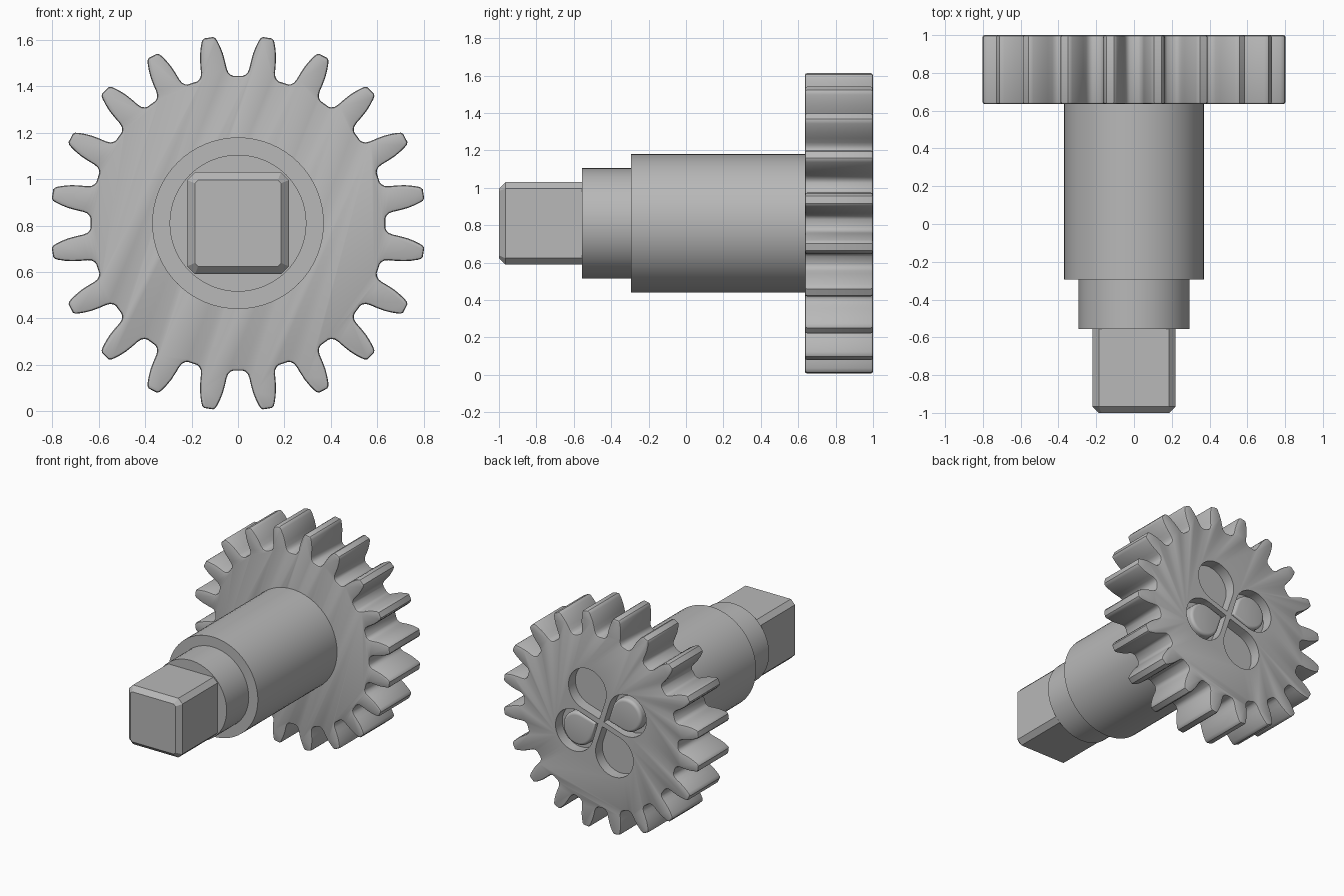
import bpy, bmesh, math
from mathutils import Vector

cube = bpy.data.objects.get("Cube")
if cube:
    bpy.data.objects.remove(cube, do_unlink=True)

AXIS_Z = 0.81      # height of the shaft axis
TEETH = 20
PETAL_TILT = math.radians(27)

steel = bpy.data.materials.new("grey_steel")
steel.use_nodes = True
GREY = (0.48, 0.48, 0.48, 1)
steel.diffuse_color = GREY
steel.node_tree.nodes["Principled BSDF"].inputs["Base Color"].default_value = GREY


def prism(name, outline, y0, y1, bevel=0.0, segments=1, bevel_front=True, bevel_back=True):
    """Extrude an (x, z) outline along y, optionally bevelling the end rims."""
    bm = bmesh.new()
    face = bm.faces.new([bm.verts.new((x, y0, z + AXIS_Z)) for x, z in outline])
    out = bmesh.ops.extrude_face_region(bm, geom=[face])
    moved = [g for g in out["geom"] if isinstance(g, bmesh.types.BMVert)]
    bmesh.ops.translate(bm, verts=moved, vec=(0, y1 - y0, 0))
    bmesh.ops.recalc_face_normals(bm, faces=bm.faces)
    if bevel:
        rims = ([y0] if bevel_front else []) + ([y1] if bevel_back else [])
        edges = [e for e in bm.edges
                 if any(all(abs(v.co.y - y) < 1e-5 for v in e.verts) for y in rims)]
        bmesh.ops.bevel(bm, geom=edges, offset=bevel, segments=segments,
                        profile=0.5, affect='EDGES', clamp_overlap=True)
    mesh = bpy.data.meshes.new(name)
    bm.to_mesh(mesh)
    bm.free()
    mesh.materials.append(steel)
    obj = bpy.data.objects.new(name, mesh)
    bpy.context.collection.objects.link(obj)
    return obj


def smooth(obj, degrees=30):
    bpy.ops.object.select_all(action='DESELECT')
    obj.select_set(True)
    bpy.context.view_layer.objects.active = obj
    bpy.ops.object.shade_smooth_by_angle(angle=math.radians(degrees))


def circle(radius, count=64):
    return [(radius * math.cos(math.tau * i / count), radius * math.sin(math.tau * i / count))
            for i in range(count)]


def gear_outline():
    # Half tooth as (radius, half width), from root to tip
    flank = [(0.636, 0.079), (0.641, 0.069), (0.652, 0.060), (0.67, 0.056), (0.70, 0.054),
             (0.735, 0.050), (0.765, 0.043), (0.79, 0.035), (0.803, 0.029), (0.81, 0.020)]
    pts = []
    for i in range(TEETH):
        mid = math.tau * (i + 0.5) / TEETH
        sides = [(r, -w) for r, w in flank] + [(r, w) for r, w in reversed(flank)]
        for r, w in sides:
            a = mid + w / r
            pts.append((r * math.sin(a), r * math.cos(a)))
    return pts


def petal_outline(direction, centre, radius, apex, count=28):
    """Teardrop: a round outer end with straight sides meeting near the axis."""
    half = math.acos(radius / (centre - apex))
    sweep = math.pi - half
    local = [(apex, 0)]
    for i in range(count + 1):
        a = -sweep + 2 * sweep * i / count
        local.append((centre + radius * math.cos(a), radius * math.sin(a)))
    s, c = math.sin(direction), math.cos(direction)
    return [(u * s + v * c, u * c - v * s) for u, v in local]


# Gear wheel
gear = prism("gear_wheel", gear_outline(), 0.635, 1.0, 0.012, 2)

# Four petal recesses in the back, two of them holding a raised pad
for k in range(4):
    direction = PETAL_TILT + k * math.pi / 2
    cutter = prism("petal_cutter", petal_outline(direction, 0.245, 0.155, 0.028), 0.92, 1.1)
    cutter.hide_render = True
    cut = gear.modifiers.new("petal_recess", 'BOOLEAN')
    cut.operation = 'DIFFERENCE'
    cut.solver = 'EXACT'
    cut.object = cutter
    bpy.ops.object.select_all(action='DESELECT')
    gear.select_set(True)
    bpy.context.view_layer.objects.active = gear
    bpy.ops.object.modifier_apply(modifier=cut.name)
    bpy.data.objects.remove(cutter, do_unlink=True)
    if k % 2:
        pad = prism("recess_pad", petal_outline(direction, 0.225, 0.122, 0.05),
                    0.90, 0.99, 0.022, 4, bevel_front=False)
        smooth(pad, 40)
smooth(gear)

# Stepped shaft
smooth(prism("shaft_body", circle(0.37), -0.295, 0.70))
smooth(prism("shaft_neck", circle(0.295), -0.555, -0.25))

# Square drive end with chamfered edges
H, C = 0.22, 0.034
corners = [(H, C - H), (H, H - C), (H - C, H), (C - H, H),
           (-H, H - C), (-H, C - H), (C - H, -H), (H - C, -H)]
prism("square_drive", corners, -1.0, -0.50, C, 1, bevel_back=False)
